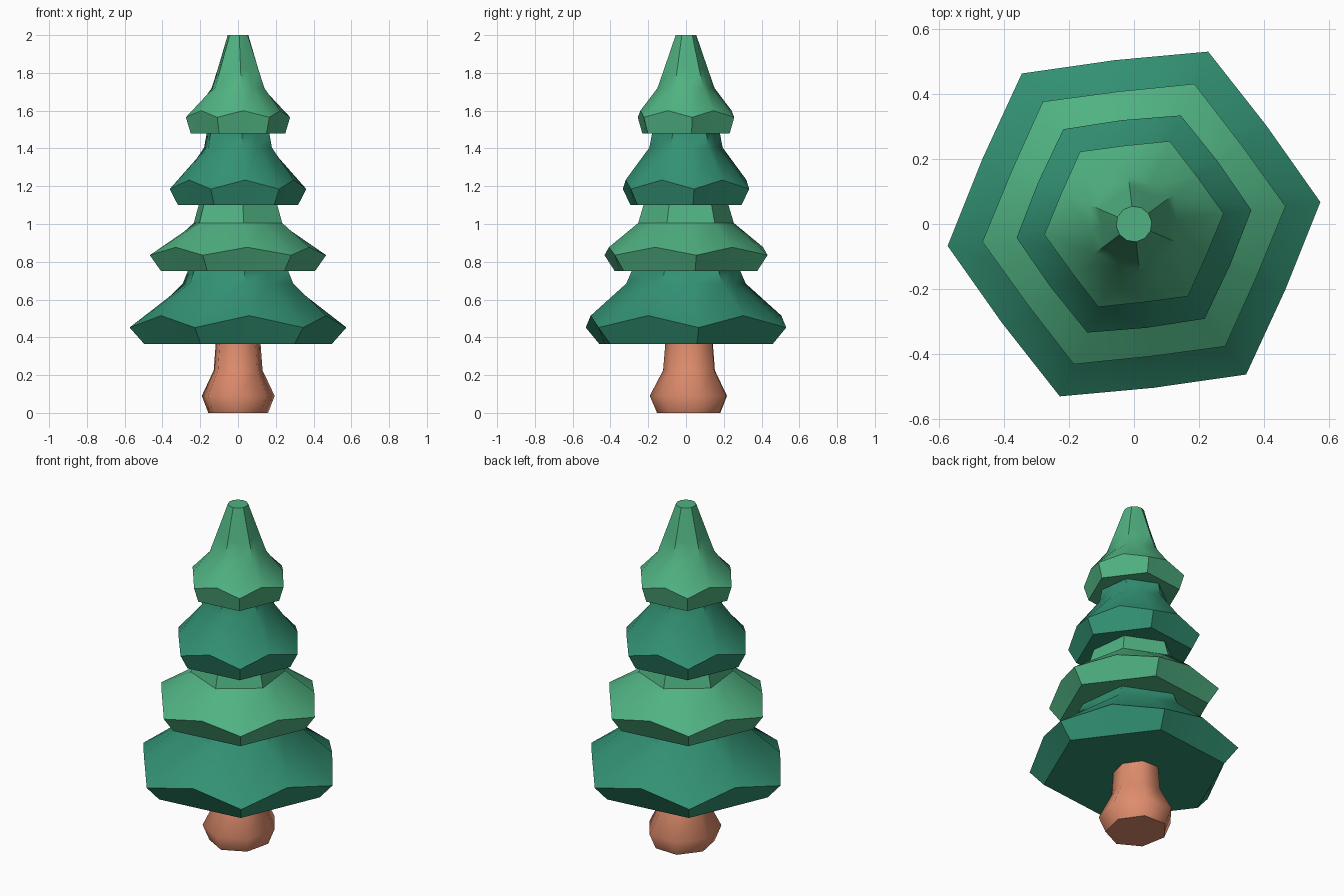
import bpy, bmesh, math

if "Cube" in bpy.data.objects:
    bpy.data.objects.remove(bpy.data.objects["Cube"])

C30 = math.cos(math.radians(30))


def material(name, rgb):
    m = bpy.data.materials.new(name)
    m.diffuse_color = (*rgb, 1)
    m.use_nodes = True
    m.node_tree.nodes["Principled BSDF"].inputs["Base Color"].default_value = m.diffuse_color
    return m


DARK = material("dark_green", (0.032, 0.283, 0.171))
LIGHT = material("light_green", (0.080, 0.445, 0.223))
BARK = material("bark_brown", (0.73, 0.262, 0.15))


def loft(name, rings, mat, angle):
    """Closed solid from stacked rings of equal point count."""
    bm = bmesh.new()
    loops = [[bm.verts.new(p) for p in ring] for ring in rings]
    n = len(loops[0])
    for a, b in zip(loops, loops[1:]):
        for i in range(n):
            j = (i + 1) % n
            bm.faces.new((a[i], a[j], b[j], b[i]))
    bm.faces.new(loops[0][::-1])
    bm.faces.new(loops[-1])
    bmesh.ops.recalc_face_normals(bm, faces=bm.faces)
    me = bpy.data.meshes.new(name)
    bm.to_mesh(me)
    bm.free()
    ob = bpy.data.objects.new(name, me)
    bpy.context.collection.objects.link(ob)
    me.materials.append(mat)
    bpy.ops.object.select_all(action='DESELECT')
    ob.select_set(True)
    bpy.context.view_layer.objects.active = ob
    bpy.ops.object.shade_smooth_by_angle(angle=math.radians(angle))
    return ob


def tier_ring(z_corner, r_corner, z_crease, r_crease):
    """Six corners alternating with six crease points."""
    pts = []
    for k in range(12):
        a = math.radians(6.7 + 30 * k)
        z, r = (z_crease, r_crease) if k % 2 else (z_corner, r_corner)
        pts.append((r * math.cos(a), r * math.sin(a), z))
    return pts


# Branch tiers: bottom, rim corner, rim crease (z, r), then upper rings (z, r)
tiers = [
    ("bottom_branches", DARK, (0.365, 0.500), (0.452, 0.578), (0.515, 0.508),
     [(0.685, 0.318), (0.755, 0.288)]),
    ("lower_branches", LIGHT, (0.75, 0.410), (0.835, 0.470), (0.877, 0.411),
     [(1.005, 0.255), (1.105, 0.225)]),
    ("upper_branches", DARK, (1.10, 0.320), (1.185, 0.364), (1.233, 0.322),
     [(1.405, 0.195), (1.485, 0.180)]),
    ("top_branches", LIGHT, (1.48, 0.252), (1.565, 0.278), (1.60, 0.243),
     [(1.72, 0.152), (1.82, 0.117)]),
]
for name, mat, (zb, rb), (zc, rc), (zm, rm), upper in tiers:
    rings = [tier_ring(zb, rb, zb, rb * C30), tier_ring(zc, rc, zm, rm)]
    rings += [tier_ring(z, r * C30, z, r) for z, r in upper]
    if name == "top_branches":  # blunt round tip
        rings.append(tier_ring(2.0, 0.055, 2.0, 0.055))
    loft(name, rings, mat, 32)

# Seven-sided trunk with a bulging foot
trunk = []
for z, s in [(0, 0.82), (0.09, 1.0), (0.225, 0.67), (0.38, 0.61)]:
    trunk.append([(0.198 * s * math.cos(a), 0.022 + 0.214 * s * math.sin(a), z)
                  for a in (math.radians(11.3 + 360 / 7 * k) for k in range(7))])
loft("trunk", trunk, BARK, 60)
